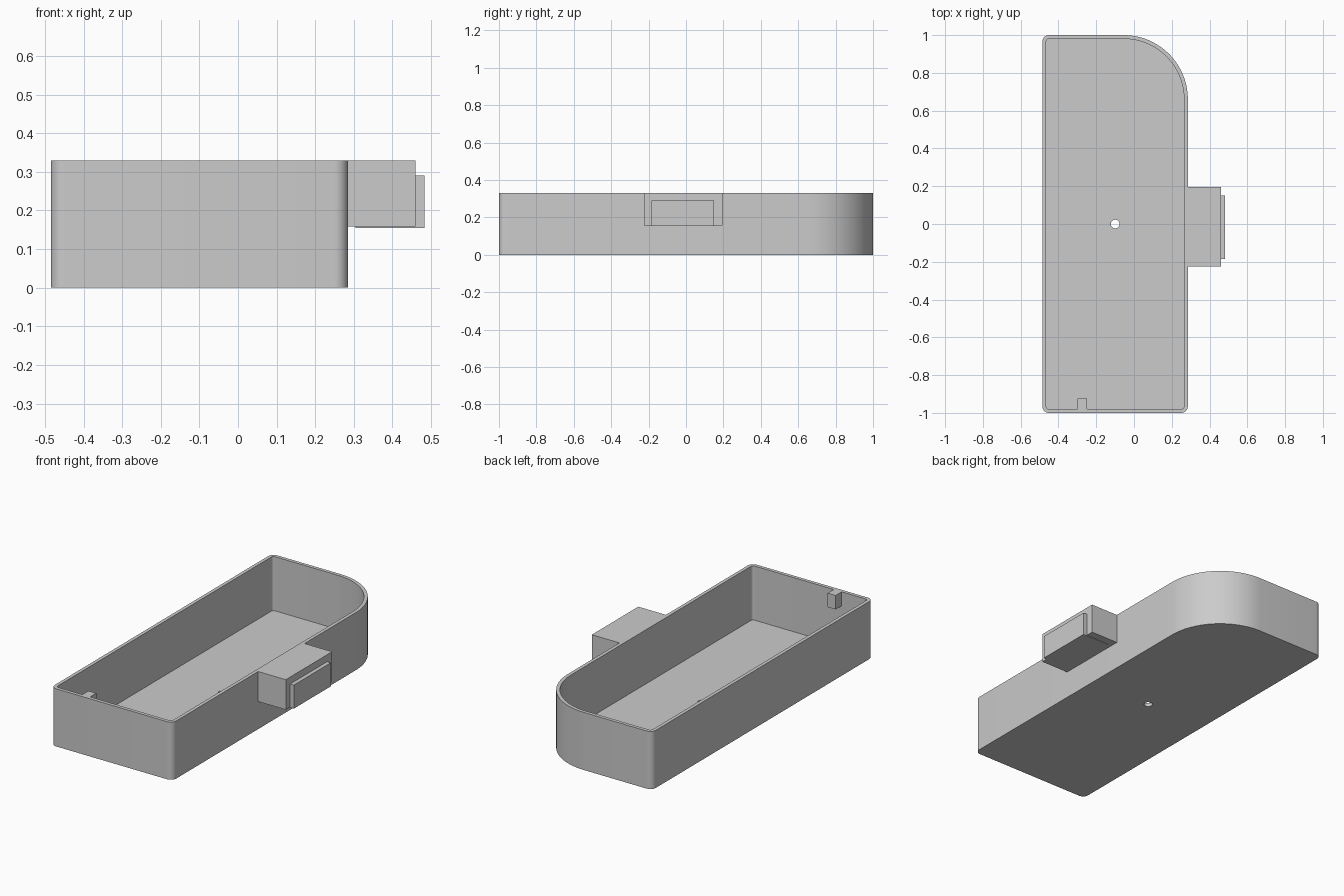
import bpy, bmesh, math

cube = bpy.data.objects.get("Cube")
if cube:
    bpy.data.objects.remove(cube, do_unlink=True)

grey = bpy.data.materials.new("plain_grey")
grey.use_nodes = True
colour = (0.6, 0.6, 0.6, 1)
grey.diffuse_color = colour
grey.node_tree.nodes["Principled BSDF"].inputs["Base Color"].default_value = colour

LEFT, RIGHT, FRONT, BACK = -0.485, 0.285, -1.0, 1.0
HEIGHT, WALL, FLOOR = 0.33, 0.02, 0.02
SMALL, LARGE = 0.035, 0.34


def finish(bm, name):
    bmesh.ops.recalc_face_normals(bm, faces=bm.faces)
    mesh = bpy.data.meshes.new(name)
    bm.to_mesh(mesh)
    bm.free()
    mesh.materials.append(grey)
    obj = bpy.data.objects.new(name, mesh)
    bpy.context.collection.objects.link(obj)
    return obj


def box(name, low, high):
    bm = bmesh.new()
    bmesh.ops.create_cube(bm, size=1)
    for v in bm.verts:
        for i in range(3):
            v.co[i] = high[i] if v.co[i] > 0 else low[i]
    return finish(bm, name)


def outline(inset):
    """Rounded rectangle with one broad corner, moved inward by inset."""
    corners = [(RIGHT, BACK, LARGE, 0, 32), (LEFT, BACK, SMALL, 90, 8),
               (LEFT, FRONT, SMALL, 180, 8), (RIGHT, FRONT, SMALL, 270, 8)]
    points = []
    for x, y, radius, start, steps in corners:
        cx = x - math.copysign(radius, x)
        cy = y - math.copysign(radius, y)
        for i in range(steps + 1):
            a = math.radians(start + 90 * i / steps)
            r = radius - inset
            points.append((cx + r * math.cos(a), cy + r * math.sin(a)))
    return points


def ring(bm, points, z):
    verts = [bm.verts.new((x, y, z)) for x, y in points]
    return verts, [bm.edges.new((v, verts[i - 1])) for i, v in enumerate(verts)]


def join(bm, a, b):
    for i in range(len(a)):
        bm.faces.new((a[i - 1], a[i], b[i], b[i - 1]))


# Open tray with a small drain hole through the floor
bm = bmesh.new()
outer, inner = outline(0), outline(WALL)
hole = [(-0.1 + 0.023 * math.cos(math.tau * i / 24), 0.023 * math.sin(math.tau * i / 24))
        for i in range(24)]
base, base_edges = ring(bm, outer, 0)
rim_out, _ = ring(bm, outer, HEIGHT)
rim_in, _ = ring(bm, inner, HEIGHT)
floor, floor_edges = ring(bm, inner, FLOOR)
hole_low, low_edges = ring(bm, hole, 0)
hole_high, high_edges = ring(bm, hole, FLOOR)
join(bm, base, rim_out)
join(bm, rim_out, rim_in)
join(bm, rim_in, floor)
join(bm, hole_low, hole_high)
bmesh.ops.triangle_fill(bm, edges=base_edges + low_edges, use_beauty=True)
bmesh.ops.triangle_fill(bm, edges=floor_edges + high_edges, use_beauty=True)
tray = finish(bm, "tray")
bpy.ops.object.select_all(action="DESELECT")
tray.select_set(True)
bpy.context.view_layer.objects.active = tray
bpy.ops.object.shade_smooth_by_angle(angle=math.radians(30))

# Small tab inside the front wall
box("inner_tab", (-0.30, FRONT + WALL / 2, 0.25), (-0.25, -0.925, HEIGHT))

# Side housing with a raised plate on its outer end
box("side_housing", (RIGHT - WALL / 2, -0.225, 0.158), (0.46, 0.195, HEIGHT))
box("housing_plate", (0.305, -0.185, 0.155), (0.483, 0.15, 0.29))
